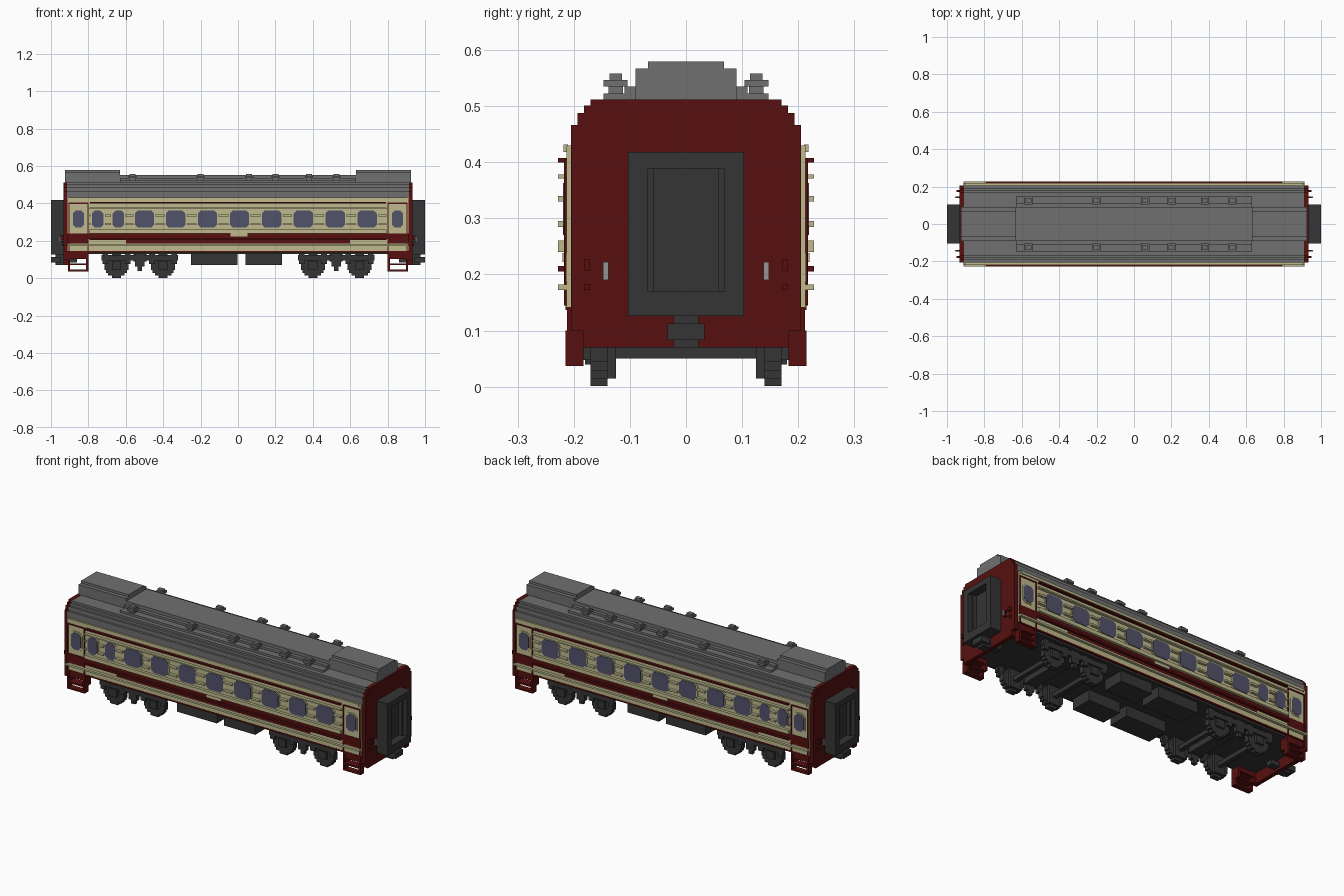
import bpy, bmesh, math
from mathutils import Matrix, Vector

cube = bpy.data.objects.get("Cube")
if cube:
    bpy.data.objects.remove(cube, do_unlink=True)


def material(name, rgb):
    m = bpy.data.materials.new(name)
    m.use_nodes = True
    m.diffuse_color = (*rgb, 1)
    m.node_tree.nodes["Principled BSDF"].inputs["Base Color"].default_value = (*rgb, 1)
    return m


GREY = material("roof grey", (0.16, 0.16, 0.16))
CREAM = material("cream", (0.52, 0.49, 0.27))
RED = material("dark red", (0.095, 0.005, 0.005))
DARK = material("charcoal", (0.035, 0.035, 0.035))
GLASS = material("window blue", (0.085, 0.085, 0.15))
STEEL = material("light steel", (0.30, 0.30, 0.30))


def finish(bm, name, mat):
    bmesh.ops.recalc_face_normals(bm, faces=bm.faces)
    mesh = bpy.data.meshes.new(name)
    bm.to_mesh(mesh)
    bm.free()
    mesh.materials.append(mat)
    ob = bpy.data.objects.new(name, mesh)
    bpy.context.collection.objects.link(ob)
    return ob


def boxes(name, mat, items, mx=False, my=False):
    """One object from (x0, x1, y0, y1, z0, z1) boxes, optionally mirrored in x and y."""
    bm = bmesh.new()
    for x0, x1, y0, y1, z0, z1 in items:
        for sx in ((1, -1) if mx else (1,)):
            for sy in ((1, -1) if my else (1,)):
                centre = Vector((sx * (x0 + x1) / 2, sy * (y0 + y1) / 2, (z0 + z1) / 2))
                size = Matrix.Diagonal((x1 - x0, y1 - y0, z1 - z0, 1))
                bmesh.ops.create_cube(bm, size=1, matrix=Matrix.Translation(centre) @ size)
    return finish(bm, name, mat)


def prism(name, mat, outlines, axis, spans):
    """Extrude 2D outlines along x (points are y, z) or along y (points are x, z)."""
    bm = bmesh.new()
    for pts in outlines:
        for a, b in spans:
            put = (lambda p: (a, *p)) if axis == "x" else (lambda p: (p[0], a, p[1]))
            face = bm.faces.new([bm.verts.new(put(p)) for p in pts])
            out = bmesh.ops.extrude_face_region(bm, geom=[face])
            move = Vector((b - a, 0, 0)) if axis == "x" else Vector((0, b - a, 0))
            bmesh.ops.translate(bm, vec=move, verts=[v for v in out["geom"] if isinstance(v, bmesh.types.BMVert)])
    return finish(bm, name, mat)


def stepped(bottom, steps):
    """Symmetric staircase outline from (half width, top height) steps."""
    right, z = [], bottom
    for w, top in steps:
        right += [(w, z), (w, top)]
        z = top
    return right + [(-w, h) for w, h in reversed(right)]


# Roof, end walls and side walls
ROOF = [(0.205, 0.465), (0.193, 0.487), (0.182, 0.5), (0.17, 0.511)]
prism("roof", GREY, [stepped(0.42, ROOF)], "x", [(-0.915, 0.915)])
prism("end_walls", RED, [stepped(0.07, [(0.183, 0.1)] + [(w, z + 0.001) for w, z in ROOF])], "x",
      [(-0.933, -0.91), (0.91, 0.933)])
prism("roof_middle", GREY, [stepped(0.505, [(0.147, 0.523), (0.11, 0.535), (0.09, 0.553)])], "x",
      [(-0.63, 0.63)])
prism("roof_end_ducts", GREY, [stepped(0.505, [(0.09, 0.567), (0.068, 0.58)])], "x",
      [(-0.925, -0.63), (0.63, 0.925)])
boxes("side_walls", CREAM, [(-0.912, 0.912, -0.213, 0.213, 0.142, 0.43)])
boxes("floor", DARK, [(-0.912, 0.912, -0.2, 0.2, 0.13, 0.1425)])

# Roof vents: base, wide cap and small top
vents = []
for x in (-0.564, -0.2, 0.06, 0.2, 0.38, 0.527):
    vents += [(x - 0.016, x + 0.016, 0.112, 0.138, 0.52, 0.54),
              (x - 0.022, x + 0.022, 0.104, 0.147, 0.535, 0.547),
              (x - 0.016, x + 0.016, 0.114, 0.136, 0.547, 0.558)]
boxes("roof_vents", GREY, vents, my=True)

# Windows with chamfered corners, on both sides
WINDOWS = [(-0.853, 0.06), (-0.75, 0.06), (-0.64, 0.06), (-0.5, 0.104), (-0.334, 0.104), (-0.163, 0.104),
           (0.008, 0.104), (0.18, 0.104), (0.35, 0.104), (0.52, 0.104), (0.69, 0.104), (0.853, 0.06)]


def window_outline(x, w, z0, z1, c):
    a, b = x - w / 2, x + w / 2
    return [(a + c, z0), (b - c, z0), (b, z0 + c), (b, z1 - c), (b - c, z1), (a + c, z1), (a, z1 - c), (a, z0 + c)]


prism("windows", GLASS, [window_outline(x, w, 0.27, 0.363, 0.016) for x, w in WINDOWS], "y",
      [(0.211, 0.219), (-0.219, -0.211)])
prism("window_frames", CREAM, [window_outline(x, w + 0.014, 0.263, 0.37, 0.018) for x, w in WINDOWS], "y",
      [(0.21, 0.2165), (-0.2165, -0.21)])

# Horizontal ribs, broken by the windows in the middle rows
ribs = [(-0.912, 0.912, 0.21, 0.228, 0.172, 0.182), (-0.795, 0.795, 0.21, 0.228, 0.24, 0.261),
        (-0.795, 0.795, 0.21, 0.228, 0.371, 0.378), (-0.9, 0.9, 0.21, 0.218, 0.418, 0.432)]
edges = [-0.795] + [x + s * (w / 2 + 0.008) for x, w in WINDOWS[1:-1] for s in (-1, 1)] + [0.795]
for a, b in zip(edges[::2], edges[1::2]):
    ribs += [(a, b, 0.21, 0.228, z, z + 0.01) for z in (0.285, 0.33)]
boxes("side_ribs", CREAM, ribs, my=True)

# Red stripe with raised lower edge near both ends, red trim lines
stripe = [(-0.912, -0.8), (-0.6, 0.6), (0.8, 0.912)]
trim = [(a, b, 0.211, 0.2165, 0.187, 0.238) for a, b in stripe]
trim += [(a, b, 0.211, 0.2165, 0.21, 0.238) for a, b in ((-0.8, -0.6), (0.6, 0.8))]
trim += [(-0.795, 0.795, 0.21, 0.228, 0.205, 0.215), (-0.79, 0.79, 0.21, 0.228, 0.4, 0.408),
         (-0.912, 0.912, 0.205, 0.2145, 0.137, 0.145)]
boxes("red_stripe", RED, trim, my=True)
boxes("centre_plate", CREAM, [(-0.04, 0.05, 0.213, 0.22, 0.222, 0.238)], my=True)

# Door outlines and thresholds
doors = [(x, x + 0.005, 0.21, 0.217, 0.145, 0.405) for x in (0.8, 0.902)]
doors += [(0.8, 0.907, 0.21, 0.217, 0.398, 0.405)]
boxes("door_outlines", RED, doors, mx=True, my=True)

# Entrance steps: side cheeks and treads
steps = []
for x in (0.8, 0.898):
    steps += [(x, x + 0.012, 0.183, 0.215, 0.037, 0.1), (x, x + 0.012, 0.16, 0.212, 0.07, 0.142)]
steps += [(0.8, 0.91, 0.183, 0.215, 0.037, 0.047), (0.8, 0.91, 0.17, 0.215, 0.07, 0.08),
          (0.8, 0.91, 0.16, 0.21, 0.104, 0.142)]
boxes("entrance_steps", RED, steps, mx=True, my=True)

# Gangway bellows: frame around a recessed door
boxes("gangway_frames", DARK, [(0.93, 1.0, 0.068, 0.103, 0.126, 0.418)], mx=True, my=True)
boxes("gangway_caps", DARK, [(0.93, 1.0, -0.07, 0.07, 0.388, 0.418), (0.93, 1.0, -0.07, 0.07, 0.126, 0.17),
                             (0.93, 0.955, -0.07, 0.07, 0.165, 0.39)], mx=True)
boxes("gangway_jambs", DARK, [(0.95, 0.975, 0.058, 0.07, 0.17, 0.39)], mx=True, my=True)

# Couplers
boxes("couplers", DARK, [(0.93, 0.975, -0.022, 0.022, 0.07, 0.126), (0.945, 1.0, -0.033, 0.033, 0.083, 0.113),
                         (0.86, 0.945, -0.02, 0.02, 0.085, 0.11)], mx=True)

# End wall handles and lamp blocks
boxes("end_handles", STEEL, [(0.95, 0.957, 0.138, 0.148, 0.19, 0.222)], mx=True, my=True)
boxes("end_brackets", RED, [(0.93, 0.951, 0.138, 0.148, 0.19, 0.196), (0.93, 0.951, 0.138, 0.148, 0.216, 0.222),
                            (0.93, 0.95, 0.171, 0.182, 0.207, 0.228), (0.93, 0.942, 0.171, 0.182, 0.172, 0.183)],
      mx=True, my=True)

# Underfloor equipment boxes
boxes("equipment_boxes", DARK, [(-0.25, -0.003, 0.06, 0.183, 0.071, 0.135), (0.04, 0.235, 0.06, 0.183, 0.071, 0.135)],
      my=True)

# Bogies: stepped wheels, axles, side frames, axle boxes and springs
wheels, frames = [], []
for x in (0.4, 0.65):
    for half, dz in ((0.024, 0.064), (0.044, 0.05), (0.056, 0.036), (0.064, 0.02)):
        wheels.append((x - half, x + half, 0.14, 0.17, 0.065 - dz, 0.065 + dz))
    wheels.append((x - 0.032, x + 0.032, 0.125, 0.14, 0.015, 0.115))
    wheels.append((x - 0.012, x + 0.012, 0, 0.14, 0.05, 0.074))
    frames += [(x - 0.024, x + 0.024, 0.165, 0.183, 0.048, 0.09),
               (x - 0.075, x - 0.045, 0.16, 0.183, 0.075, 0.13), (x + 0.045, x + 0.075, 0.16, 0.183, 0.075, 0.13)]
frames += [(0.32, 0.73, 0.165, 0.183, 0.095, 0.125), (0.5, 0.55, 0.16, 0.183, 0.062, 0.132),
           (0.513, 0.537, 0.16, 0.18, 0.04, 0.065), (0.49, 0.56, 0, 0.17, 0.09, 0.132)]
boxes("bogie_wheels", DARK, wheels, mx=True, my=True)
boxes("bogie_frames", DARK, frames, mx=True, my=True)
